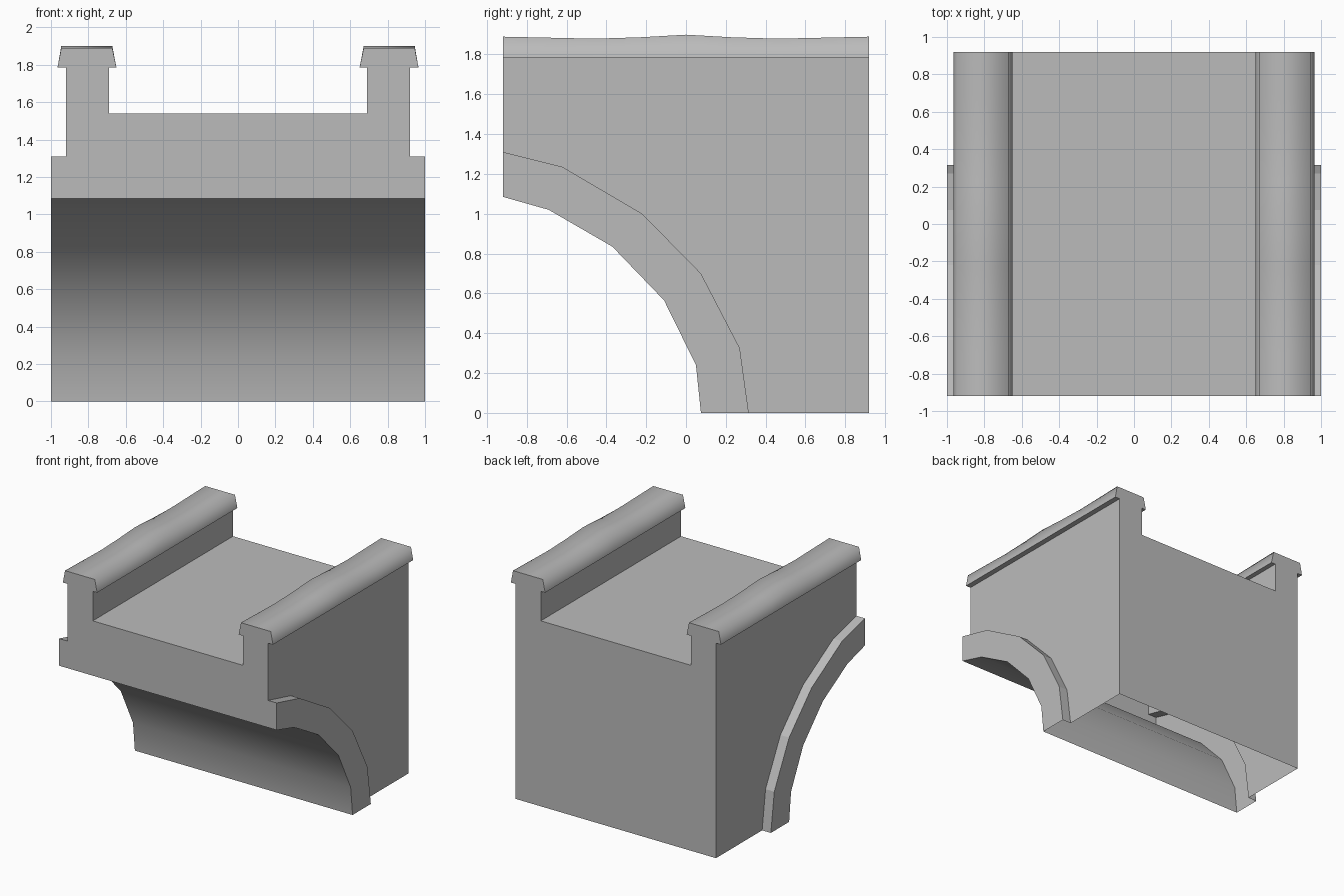
import bpy, bmesh

cube = bpy.data.objects.get("Cube")
if cube:
    bpy.data.objects.remove(cube)

stone = bpy.data.materials.new("grey stone")
stone.use_nodes = True
GREY = (0.5, 0.5, 0.5, 1)
stone.diffuse_color = GREY
stone.node_tree.nodes["Principled BSDF"].inputs["Base Color"].default_value = GREY

HALF = 0.92          # half depth, and half width across the side walls
RIM = 1.0            # half width across the arch rings
INNER = 0.69         # inner face of the parapets
DECK, PARAPET = 1.54, 1.785

# Arch curves as (y, z), from the front down to the ground
soffit = [(-HALF, 1.085), (-0.69, 1.02), (-0.37, 0.835),
          (-0.11, 0.565), (0.05, 0.24), (0.075, 0)]
extrados = [(-HALF, 1.31), (-0.62, 1.235), (-0.22, 1.0),
            (0.075, 0.7), (0.27, 0.325), (0.315, 0)]


def finish(bm, name):
    bmesh.ops.remove_doubles(bm, verts=bm.verts, dist=0.0001)
    bmesh.ops.recalc_face_normals(bm, faces=bm.faces)
    mesh = bpy.data.meshes.new(name)
    bm.to_mesh(mesh)
    bm.free()
    mesh.materials.append(stone)
    obj = bpy.data.objects.new(name, mesh)
    bpy.context.collection.objects.link(obj)
    return obj


def face(bm, points, smooth=False):
    f = bm.faces.new([bm.verts.new(p) for p in points])
    f.smooth = smooth


def strip(bm, curve, x0, x1, smooth=False):
    for (ya, za), (yb, zb) in zip(curve, curve[1:]):
        face(bm, [(x0, ya, za), (x1, ya, za), (x1, yb, zb), (x0, yb, zb)], smooth)


# Hollow bridge end, open underneath
bm = bmesh.new()
front = [(RIM, soffit[0][1]), (RIM, extrados[0][1]), (HALF, extrados[0][1]),
         (HALF, PARAPET), (INNER, PARAPET), (INNER, DECK)]
back = [(HALF, 0)] + front[3:]
for outline, y in ((front, -HALF), (back, HALF)):
    full = outline + [(-x, z) for x, z in reversed(outline)]
    face(bm, [(x, y, z) for x, z in full])

# Side walls, parapets and arch rings
for s in (1, -1):
    wall = extrados + [(HALF, 0), (HALF, PARAPET), (-HALF, PARAPET)]
    face(bm, [(s * HALF, y, z) for y, z in wall])
    strip(bm, [(-HALF, PARAPET), (HALF, PARAPET)], s * INNER, s * HALF)
    face(bm, [(s * INNER, y, z) for y, z in
              ((-HALF, DECK), (HALF, DECK), (HALF, PARAPET), (-HALF, PARAPET))])
    face(bm, [(s * RIM, y, z) for y, z in soffit + extrados[::-1]])
    strip(bm, extrados, s * HALF, s * RIM)

# Deck and curved underside
strip(bm, [(-HALF, DECK), (HALF, DECK)], -INNER, INNER)
strip(bm, soffit, -RIM, RIM, True)
finish(bm, "bridge_body")

# Gently uneven coping stones along the parapets
heights = [1.889, 1.884, 1.879, 1.886, 1.899, 1.886, 1.879, 1.884, 1.889]
for side, s in (("left", 1), ("right", -1)):
    bm = bmesh.new()
    rings = []
    for i, top in enumerate(heights):
        y = -HALF + 2 * HALF * i / (len(heights) - 1)
        rings.append([(s * x, y, z) for x, z in
                      ((0.65, PARAPET), (0.672, top), (0.945, top), (0.965, PARAPET))])
    for a, b in zip(rings, rings[1:]):
        for k in range(4):
            n = (k + 1) % 4
            face(bm, [a[k], a[n], b[n], b[k]], k < 3)
    face(bm, rings[0])
    face(bm, rings[-1])
    finish(bm, side + "_coping")
